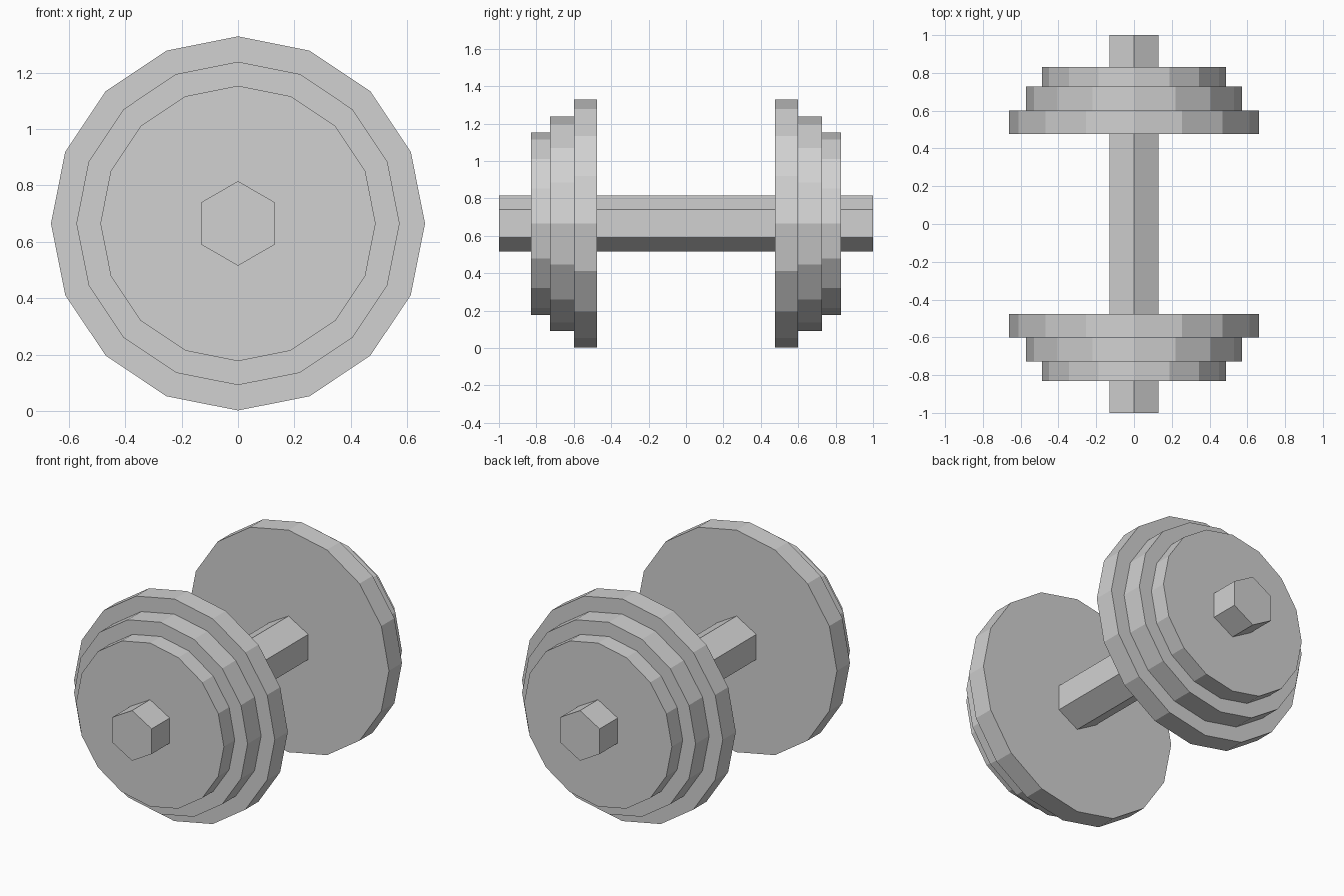
import bpy
import math

default = bpy.data.objects.get("Cube")
if default:
    bpy.data.objects.remove(default, do_unlink=True)

AXIS_HEIGHT = 0.665

# Single grey metal
metal = bpy.data.materials.new("grey metal")
metal.use_nodes = True
grey = (0.64, 0.64, 0.64, 1.0)
metal.diffuse_color = grey
metal.node_tree.nodes["Principled BSDF"].inputs["Base Color"].default_value = grey


def add_disc(name, sides, radius, y_start, y_end):
    """Flat-shaded prism along y, with a corner pointing up."""
    bpy.ops.mesh.primitive_cylinder_add(
        vertices=sides, radius=radius, depth=abs(y_end - y_start),
        location=(0, (y_start + y_end) / 2, AXIS_HEIGHT),
        rotation=(math.pi / 2, 0, 0))
    part = bpy.context.object
    part.name = name
    part.data.materials.append(metal)
    return part


# Hexagonal bar through the whole length
add_disc("bar", 6, 0.15, -1, 1)

# Three stepped weight plates at each end: size, radius, inner y, outer y
plates = [
    ("large", 0.663, 0.477, 0.6),
    ("medium", 0.573, 0.6, 0.728),
    ("small", 0.488, 0.728, 0.83),
]
for end, side in (("front", -1), ("back", 1)):
    for size, radius, inner, outer in plates:
        add_disc(f"{end}_{size}_plate", 16, radius, side * inner, side * outer)
